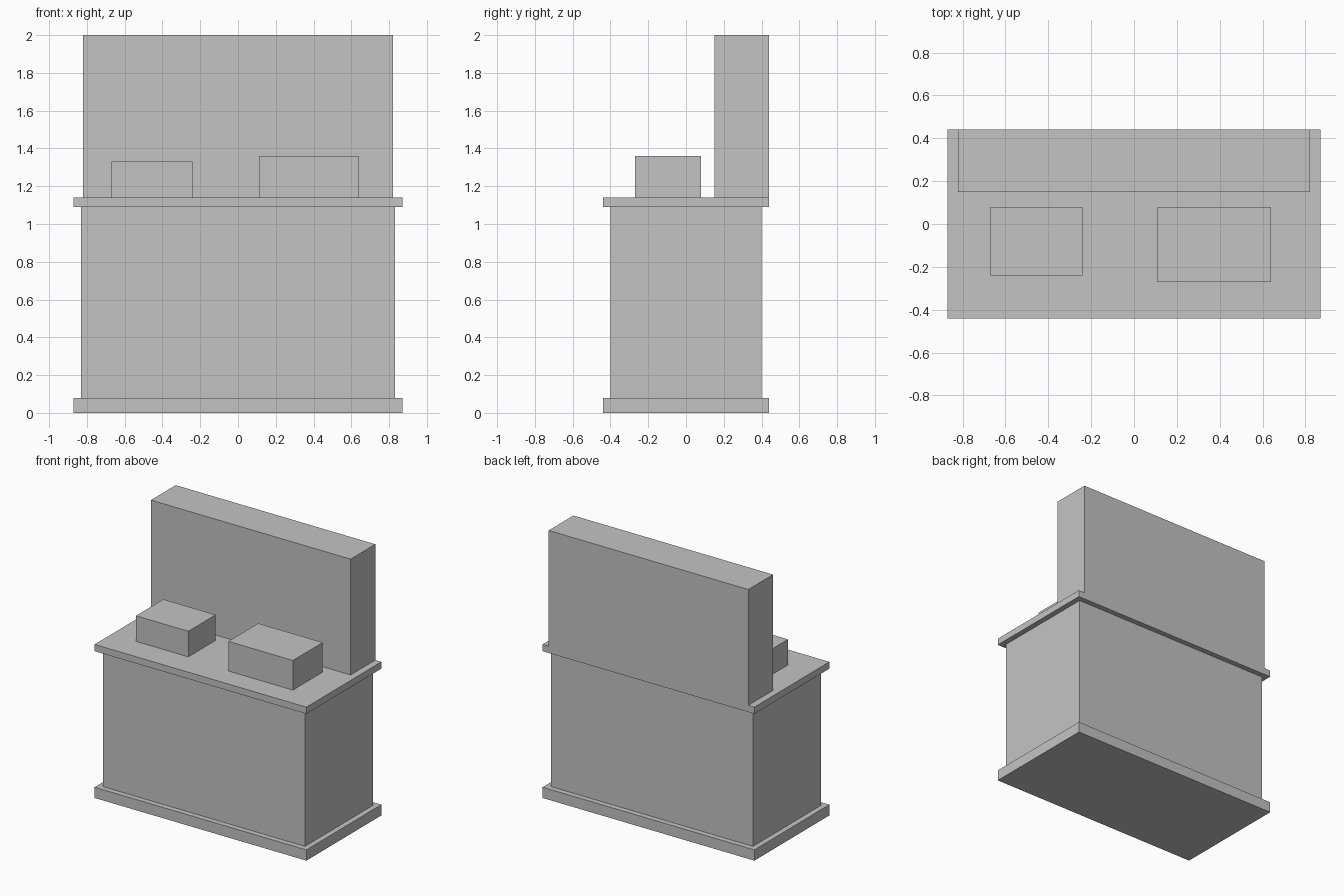
import bpy
from mathutils import Vector

cube = bpy.data.objects.get("Cube")
if cube:
    bpy.data.objects.remove(cube, do_unlink=True)

# Single flat grey
grey = bpy.data.materials.new("plain_grey")
grey.use_nodes = True
GREY = (0.55, 0.55, 0.55, 1)
grey.diffuse_color = GREY
grey.node_tree.nodes["Principled BSDF"].inputs["Base Color"].default_value = GREY


def box(name, low, high):
    """Axis-aligned box between two opposite corners."""
    low, high = Vector(low), Vector(high)
    bpy.ops.mesh.primitive_cube_add(size=1, location=(low + high) / 2)
    obj = bpy.context.object
    obj.name = obj.data.name = name
    obj.scale = high - low
    bpy.ops.object.transform_apply(location=False, rotation=False, scale=True)
    obj.data.materials.append(grey)
    return obj


PLINTH_TOP, BODY_TOP, COUNTER_TOP = 0.08, 1.09, 1.14
HALF_W, HALF_D = 0.87, 0.44

# Cabinet: plinth, body and overhanging worktop
box("plinth", (-HALF_W, -HALF_D, 0), (HALF_W, HALF_D, PLINTH_TOP))
box("cabinet_body", (-0.83, -0.4, PLINTH_TOP), (0.83, 0.4, BODY_TOP))
box("worktop", (-HALF_W, -HALF_D, BODY_TOP), (HALF_W, HALF_D, COUNTER_TOP))

# Upright back unit, flush with the rear of the worktop
box("back_unit", (-0.82, 0.15, COUNTER_TOP), (0.82, HALF_D, 2))

# Two boxes standing on the worktop
box("small_box", (-0.67, -0.24, COUNTER_TOP), (-0.24, 0.08, 1.33))
box("large_box", (0.11, -0.27, COUNTER_TOP), (0.64, 0.08, 1.36))
